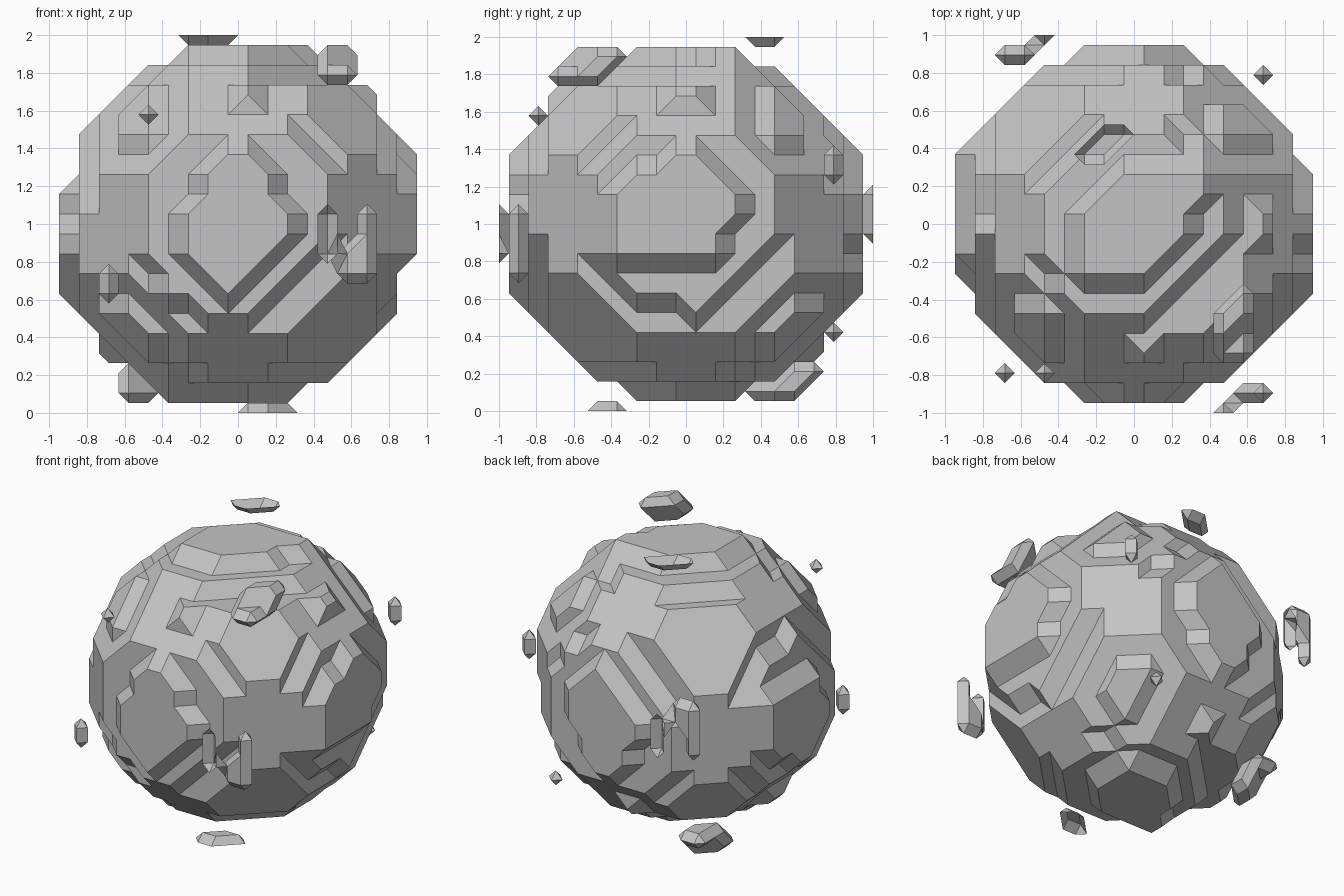
import bpy
import bmesh
from itertools import combinations, product
from mathutils import Vector, geometry

cube = bpy.data.objects.get("Cube")
if cube:
    bpy.data.objects.remove(cube, do_unlink=True)

STEP = 2 / 19                      # lattice spacing
LIMIT = 9.5                        # last lattice sample on every axis
LINE = [i - LIMIT for i in range(20)]

stone = bpy.data.materials.new("grey stone")
stone.use_nodes = True
stone.diffuse_color = (0.55, 0.55, 0.55, 1)
bsdf = stone.node_tree.nodes["Principled BSDF"]
bsdf.inputs["Base Color"].default_value = (0.55, 0.55, 0.55, 1)
bsdf.inputs["Roughness"].default_value = 0.9

# Corner loops of a unit cell's six sides, counter-clockwise from outside
SIDES = []
for axis in range(3):
    for end in (0, 1):
        loop = []
        for a, b in ((0, 0), (1, 0), (1, 1), (0, 1)):
            corner = [0, 0, 0]
            corner[axis] = end
            corner[(axis + 1) % 3] = a
            corner[(axis + 2) % 3] = b
            loop.append(Vector(corner))
        SIDES.append(loop if end else loop[::-1])


def is_flat(ring):
    if len(ring) == 3:
        return True
    pts = [Vector(p) for p in ring]
    normal = geometry.normal(pts)
    return all(abs((p - pts[0]).dot(normal)) < 0.01 for p in pts)


def flat_pieces(ring):
    """Split a bent ring along the chord that leaves two flat facets."""
    if is_flat(ring):
        return [ring]
    for i, j in combinations(range(len(ring)), 2):
        parts = [ring[i:j + 1], ring[j:] + ring[:i + 1]]
        if all(len(p) > 2 and is_flat(p) for p in parts):
            return parts
    return [ring]


def bevelled_lattice(name, samples):
    """Wrap a set of lattice samples in chamfered flat faces."""
    bm = bmesh.new()
    verts = {}

    def vertex(point):
        if point not in verts:
            co = Vector(point) * STEP
            verts[point] = bm.verts.new((co.x, co.y, co.z + 1))
        return verts[point]

    cells = set()
    for s in samples:
        for d in product((-1, 0), repeat=3):
            cell = tuple(s[i] + d[i] for i in range(3))
            if all(-LIMIT <= c < LIMIT for c in cell):
                cells.add(cell)
    for cell in sorted(cells):
        # Link the edge midpoints around each run of empty corners
        follow = {}
        for side in SIDES:
            pts = [tuple(Vector(cell) + c) for c in side]
            solid = [p in samples for p in pts]
            mids = [tuple((Vector(pts[i]) + Vector(pts[(i + 1) % 4])) / 2)
                    for i in range(4)]
            for i in range(4):
                if not solid[i] and solid[(i + 1) % 4]:
                    k = i
                    while not solid[k]:
                        k -= 1
                    follow[mids[i]] = mids[k]
        while follow:
            start, point = follow.popitem()
            ring = [start]
            while point != start:
                ring.append(point)
                point = follow.pop(point)
            for piece in flat_pieces(ring):
                corners = [vertex(p) for p in piece]
                if len(corners) > 2 and not bm.faces.get(corners):
                    bm.faces.new(corners)
    # Merge coplanar pieces into broad facets
    bmesh.ops.triangulate(bm, faces=bm.faces[:])
    bmesh.ops.dissolve_limit(bm, angle_limit=0.02, verts=bm.verts[:], edges=bm.edges[:])
    mesh = bpy.data.meshes.new(name)
    bm.to_mesh(mesh)
    bm.free()
    mesh.materials.append(stone)
    obj = bpy.data.objects.new(name, mesh)
    bpy.context.collection.objects.link(obj)


def in_outline(u, v, outline):
    """Point-in-outline test that also accepts points on the border."""
    for du, dv in product((-0.04, 0.04), repeat=2):
        x, y, hit = u + du, v + dv, False
        for (ax, ay), (bx, by) in zip(outline, outline[1:] + outline[:1]):
            if (ay > y) != (by > y) and x < ax + (y - ay) * (bx - ax) / (by - ay):
                hit = not hit
        if hit:
            return True
    return False


# Outlines of the outermost flats; each repeats on the opposite side
FRONT_FLAT = [(-.5, 3.5), (.5, 3.5), (1.5, 2.5), (1.5, 1.5), (2.5, .5), (2.5, -.5),
              (-.5, -3.5), (-2.5, -1.5), (-2.5, .5), (-1.5, 1.5), (-1.5, 2.5)]
LEFT_FLAT = [(-3.5, -1.5), (-3.5, 1.5), (-2.5, 2.5), (-1.5, 2.5), (-.5, 3.5), (.5, 3.5),
             (2.5, 1.5), (2.5, .5), (1.5, -.5), (1.5, -1.5)]
TOP_FLAT = [(-.5, 2.5), (3.5, 2.5), (3.5, 1.5), (2.5, -.5), (.5, -2.5),
            (-2.5, -2.5), (-2.5, .5)]


def in_terrace_cut(x, y, z):
    """Steps cut into the second layer, and one small pit."""
    front = y == -7.5 and x > 0 > z and x - z > 5
    top = z == 7.5 and x > 0 > y and x - y > 5
    left = x == 7.5 and z < 0 and (y > 0 and y - z > 5 or -2 < y < 0 and z == -4.5)
    return front or top or left or (x, y, z) == (-.5, -6.5, 6.5)


def in_body(p):
    x, y, z = p
    if max(map(abs, p)) > 9:
        return False
    if abs(y) > 8:
        s = -1 if y > 0 else 1
        return in_outline(s * x, s * z, FRONT_FLAT)
    if abs(x) > 8:
        s = 1 if x > 0 else -1
        return in_outline(s * y, s * z, LEFT_FLAT)
    if abs(z) > 8:
        s = 1 if z > 0 else -1
        return in_outline(s * x, s * y, TOP_FLAT)
    if in_terrace_cut(x, y, z) or in_terrace_cut(-x, -y, -z):
        return False
    return x * x + y * y + z * z < 82.9 + 0.06 * (x * z - y * z)


bevelled_lattice("asteroid_body", {p for p in product(LINE, repeat=3) if in_body(p)})

# Loose fragments, each with a twin through the centre
FRAGMENTS = {
    "cap_fragment": [(-2.5, 3.5, 9.5), (-1.5, 3.5, 9.5), (-1.5, 4.5, 9.5), (-.5, 4.5, 9.5)],
    "pebble": [(-4.5, -7.5, 5.5)],
    "splinter": [(6.5, 7.5, 2.5), (6.5, 7.5, 3.5)],
    "forked_fragment": [(6.5, -8.5, z) for z in (.5, -.5, -1.5, -2.5)]
    + [(5.5, -8.5, -1.5), (5.5, -8.5, -2.5)]
    + [(4.5, -9.5, z) for z in (.5, -.5, -1.5)],
    "ring_fragment": [(5.5, -3.5, 8.5), (5.5, -4.5, 8.5), (4.5, -4.5, 8.5),
                      (4.5, -5.5, 8.5), (4.5, -5.5, 7.5), (4.5, -6.5, 7.5),
                      (5.5, -6.5, 7.5), (5.5, -5.5, 7.5), (5.5, -4.5, 7.5)],
}
for name, samples in FRAGMENTS.items():
    bevelled_lattice(name, set(samples))
    bevelled_lattice(name + "_opposite", {tuple(-c for c in p) for p in samples})
